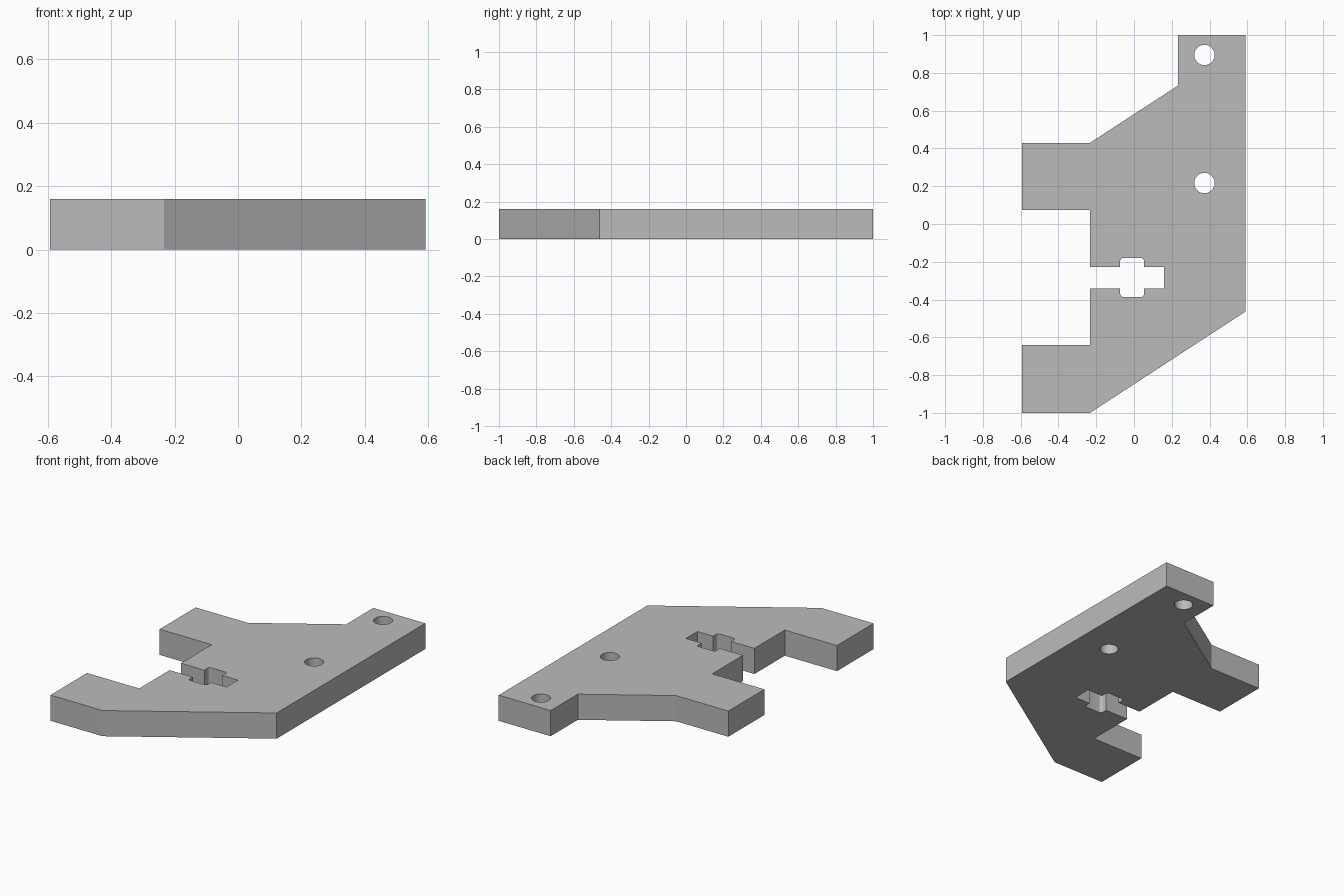
import bpy, bmesh
from math import cos, sin, pi, radians
from mathutils import Vector

THICKNESS = 0.16
HOLE_RADIUS = 0.054
FILLET = 0.016

cube = bpy.data.objects.get("Cube")
if cube:
    bpy.data.objects.remove(cube, do_unlink=True)

# Single grey finish
grey = bpy.data.materials.new("plain grey")
grey.use_nodes = True
colour = (0.5, 0.5, 0.5, 1)
grey.diffuse_color = colour
grey.node_tree.nodes["Principled BSDF"].inputs["Base Color"].default_value = colour


def rounded(x, y, sx, sy, clockwise):
    """Quarter-round corner of the pocket; sx, sy point outwards from it."""
    cx, cy = x - sx * FILLET, y - sy * FILLET
    arc = [(cx + sx * FILLET * cos(i * pi / 12), cy + sy * FILLET * sin(i * pi / 12))
           for i in range(7)]
    return arc[::-1] if clockwise else arc


def circle(x, y, r, n=48):
    return [(x + r * cos(2 * pi * i / n), y + r * sin(2 * pi * i / n)) for i in range(n)]


# Outer profile: tab, two arms, and the cross-shaped slot between the arms
left, inner, right = -0.593, -0.233, 0.591
px0, px1, slot_end = -0.073, 0.053, 0.16
slot_lo, slot_hi, pocket_lo, pocket_hi = -0.341, -0.228, -0.386, -0.18
outline = [(left, -1), (inner, -1), (right, -0.463), (right, 1), (0.233, 1),
           (0.233, 0.733), (inner, 0.43), (left, 0.43), (left, 0.075), (inner, 0.075),
           (inner, slot_hi), (px0, slot_hi)]
outline += rounded(px0, pocket_hi, -1, 1, False)
outline += rounded(px1, pocket_hi, 1, 1, True)
outline += [(px1, slot_hi), (slot_end, slot_hi), (slot_end, slot_lo), (px1, slot_lo)]
outline += rounded(px1, pocket_lo, 1, -1, False)
outline += rounded(px0, pocket_lo, -1, -1, True)
outline += [(px0, slot_lo), (inner, slot_lo), (inner, -0.64), (left, -0.64)]

# Fill the profile around its two bolt holes, then extrude it to a plate
bm = bmesh.new()
edges = []
for loop in (outline, circle(0.373, 0.895, HOLE_RADIUS), circle(0.373, 0.217, HOLE_RADIUS)):
    verts = [bm.verts.new((x, y, 0)) for x, y in loop]
    edges += [bm.edges.new((a, b)) for a, b in zip(verts, verts[1:] + verts[:1])]
bmesh.ops.triangle_fill(bm, edges=edges, use_beauty=True, use_dissolve=False,
                        normal=Vector((0, 0, 1)))
extruded = bmesh.ops.extrude_face_region(bm, geom=bm.faces[:])["geom"]
bmesh.ops.translate(bm, vec=(0, 0, THICKNESS),
                    verts=[g for g in extruded if isinstance(g, bmesh.types.BMVert)])
bmesh.ops.recalc_face_normals(bm, faces=bm.faces)

mesh = bpy.data.meshes.new("bracket_plate")
bm.to_mesh(mesh)
bm.free()
mesh.materials.append(grey)
plate = bpy.data.objects.new("bracket_plate", mesh)
bpy.context.collection.objects.link(plate)

# Smooth only the hole walls and pocket fillets
bpy.context.view_layer.objects.active = plate
plate.select_set(True)
bpy.ops.object.shade_smooth_by_angle(angle=radians(30))
